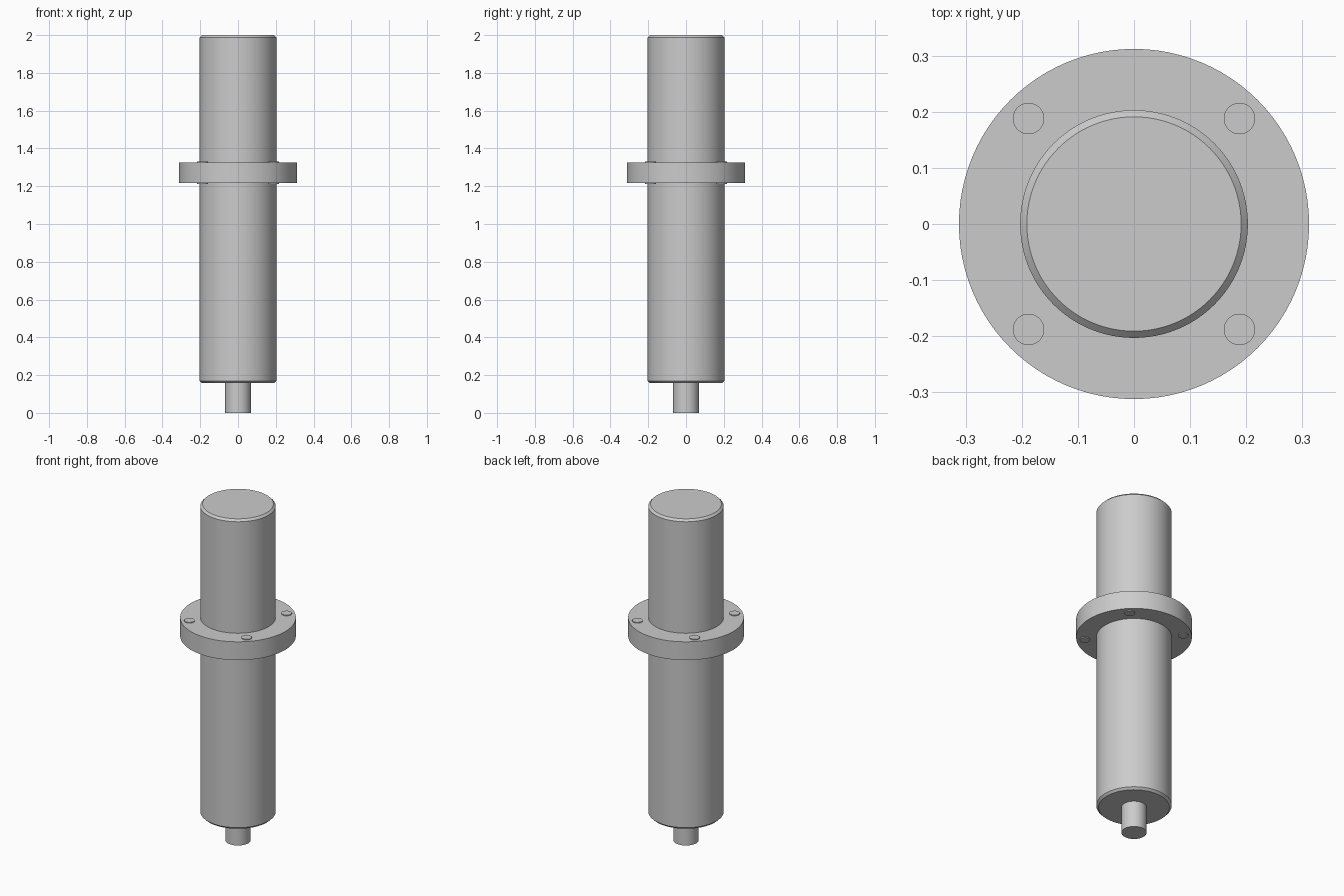
import bpy, math

if "Cube" in bpy.data.objects:
    bpy.data.objects.remove(bpy.data.objects["Cube"])

steel = bpy.data.materials.new("light_grey_steel")
steel.diffuse_color = (0.6, 0.6, 0.6, 1)
steel.use_nodes = True
steel.node_tree.nodes["Principled BSDF"].inputs["Base Color"].default_value = steel.diffuse_color


def cylinder(name, radius, z0, z1, x=0, y=0, sides=96, chamfer=0):
    bpy.ops.mesh.primitive_cylinder_add(
        vertices=sides, radius=radius, depth=z1 - z0, location=(x, y, (z0 + z1) / 2))
    ob = bpy.context.object
    ob.name = name
    ob.data.materials.append(steel)
    if chamfer:
        mod = ob.modifiers.new("chamfer", 'BEVEL')
        mod.width = chamfer
        mod.segments = 1
        mod.limit_method = 'ANGLE'
        mod.angle_limit = math.radians(60)
        bpy.ops.object.modifier_apply(modifier=mod.name)
    bpy.ops.object.shade_smooth_by_angle(angle=math.radians(30))
    return ob


# Main barrel with chamfered ends, and the narrow stem below it
cylinder("barrel", 0.203, 0.157, 2.0, chamfer=0.012)
cylinder("stem", 0.068, 0.0, 0.17, sides=64)

# Mounting flange
cylinder("flange", 0.312, 1.216, 1.325)

# Four bolts, just proud of the flange on both faces
for sx in (-1, 1):
    for sy in (-1, 1):
        cylinder("flange_bolt", 0.028, 1.211, 1.33, 0.188 * sx, 0.188 * sy, sides=32)
